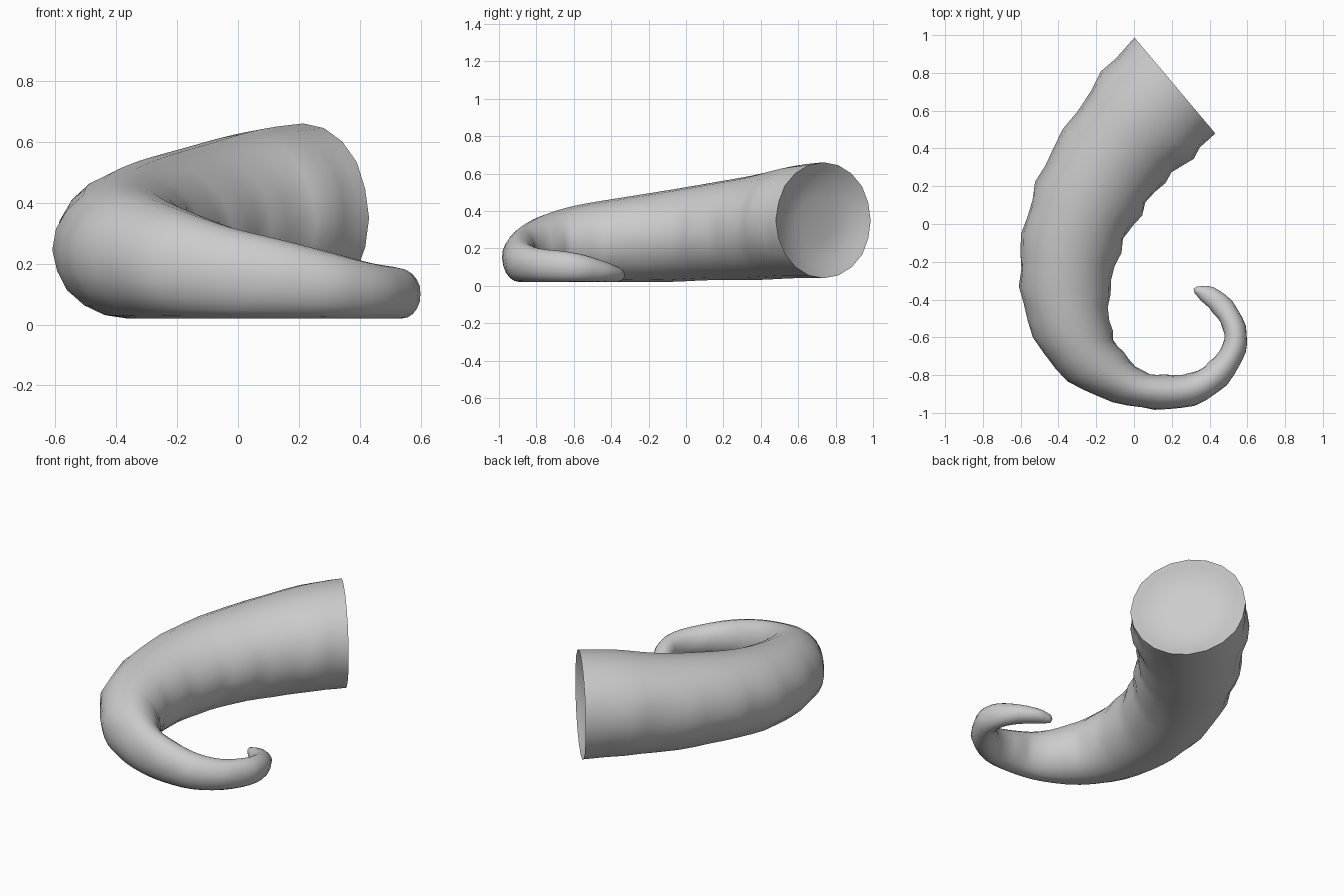
import bpy, bmesh, math, random
from mathutils import Vector

random.seed(4)
cube = bpy.data.objects.get("Cube")
if cube:
    bpy.data.objects.remove(cube, do_unlink=True)

# Cross-sections from base to tip: outer x, y, inner x, y, bottom, top
SECTIONS = [
    (0, .99, .43, .48, .04, .66),
    (-.17, .8, .31, .35, .04, .64),
    (-.37, .5, .16, .22, .03, .59),
    (-.51, .22, .03, .05, .03, .55),
    (-.59, -.05, -.08, -.15, .02, .51),
    (-.6, -.33, -.13, -.37, .02, .47),
    (-.53, -.6, -.12, -.57, .02, .43),
    (-.35, -.83, -.06, -.68, .02, .38),
    (-.11, -.94, .05, -.78, .02, .32),
    (.11, -.98, .16, -.8, .02, .28),
    (.32, -.96, .3, -.79, .02, .235),
    (.49, -.85, .4, -.73, .02, .2),
    (.59, -.68, .47, -.64, .02, .185),
    (.59, -.54, .47, -.55, .02, .165),
    (.52, -.41, .42, -.47, .02, .13),
    (.42, -.335, .355, -.405, .02, .1),
    (.335, -.33, .32, -.365, .03, .08),
]
SIDES = 20
STEPS = 3


def catmull(a, b, c, d, t):
    """Smooth interpolation between b and c."""
    return 0.5 * (2 * b + (c - a) * t + (2 * a - 5 * b + 4 * c - d) * t * t
                  + (3 * b - a - 3 * c + d) * t ** 3)


def resample(rows, steps):
    last = len(rows) - 1
    result = []
    for i in range(last):
        four = [rows[max(0, min(last, i + k))] for k in (-1, 0, 1, 2)]
        for s in range(steps):
            result.append([catmull(*column, s / steps) for column in zip(*four)])
    return result + [rows[last]]


def ring_points(section, ridge):
    """Oval ring, with growth ridges on its outer and inner walls."""
    ox, oy, ix, iy, low, high = section
    centre = Vector(((ox + ix) / 2, (oy + iy) / 2, (low + high) / 2))
    across = Vector(((ox - ix) / 2, (oy - iy) / 2, 0))
    rise = Vector((0, 0, (high - low) / 2))
    points = []
    for k in range(SIDES):
        angle = math.tau * k / SIDES
        side = math.cos(angle)
        bump = 1 + ridge * side ** 2 + random.uniform(-.02, .02) * abs(side)
        points.append(centre + across * side * bump + rise * math.sin(angle))
    return centre, points


def bridge(bm, first, second):
    for k in range(SIDES):
        n = (k + 1) % SIDES
        bm.faces.new((first[k], first[n], second[n], second[k]))


bm = bmesh.new()
rings = []
sections = resample(SECTIONS, STEPS)
for number, section in enumerate(sections):
    ridge = 0 if number == 0 else (.035, -.01, -.025)[number % STEPS]
    centre, points = ring_points(section, ridge)
    if number == 0:
        base_centre, base_points = centre, points
    rings.append([bm.verts.new(p) for p in points])
for first, second in zip(rings, rings[1:]):
    bridge(bm, first, second)

# Rounded tip
tip = bm.verts.new(centre + Vector((-.012, .005, 0)))
for k in range(SIDES):
    bm.faces.new((rings[-1][k], rings[-1][(k + 1) % SIDES], tip))

# Shallow dished base
inward = Vector((-.76, -.65, 0))
previous = rings[0]
for scale, depth in ((.9, .015), (.72, .045), (.4, .06)):
    dish = [bm.verts.new(base_centre + (p - base_centre) * scale + inward * depth)
            for p in base_points]
    bridge(bm, dish, previous)
    previous = dish
bm.faces.new(previous)
bmesh.ops.recalc_face_normals(bm, faces=bm.faces[:])

mesh = bpy.data.meshes.new("curved_horn")
bm.to_mesh(mesh)
bm.free()
horn = bpy.data.objects.new("curved_horn", mesh)
bpy.context.collection.objects.link(horn)

# Plain grey surface
grey = bpy.data.materials.new("light_grey")
grey.use_nodes = True
colour = (.6, .6, .6, 1)
grey.diffuse_color = colour
grey.node_tree.nodes["Principled BSDF"].inputs["Base Color"].default_value = colour
mesh.materials.append(grey)

bpy.ops.object.select_all(action="DESELECT")
horn.select_set(True)
bpy.context.view_layer.objects.active = horn
bpy.ops.object.shade_smooth_by_angle(angle=math.radians(50))
